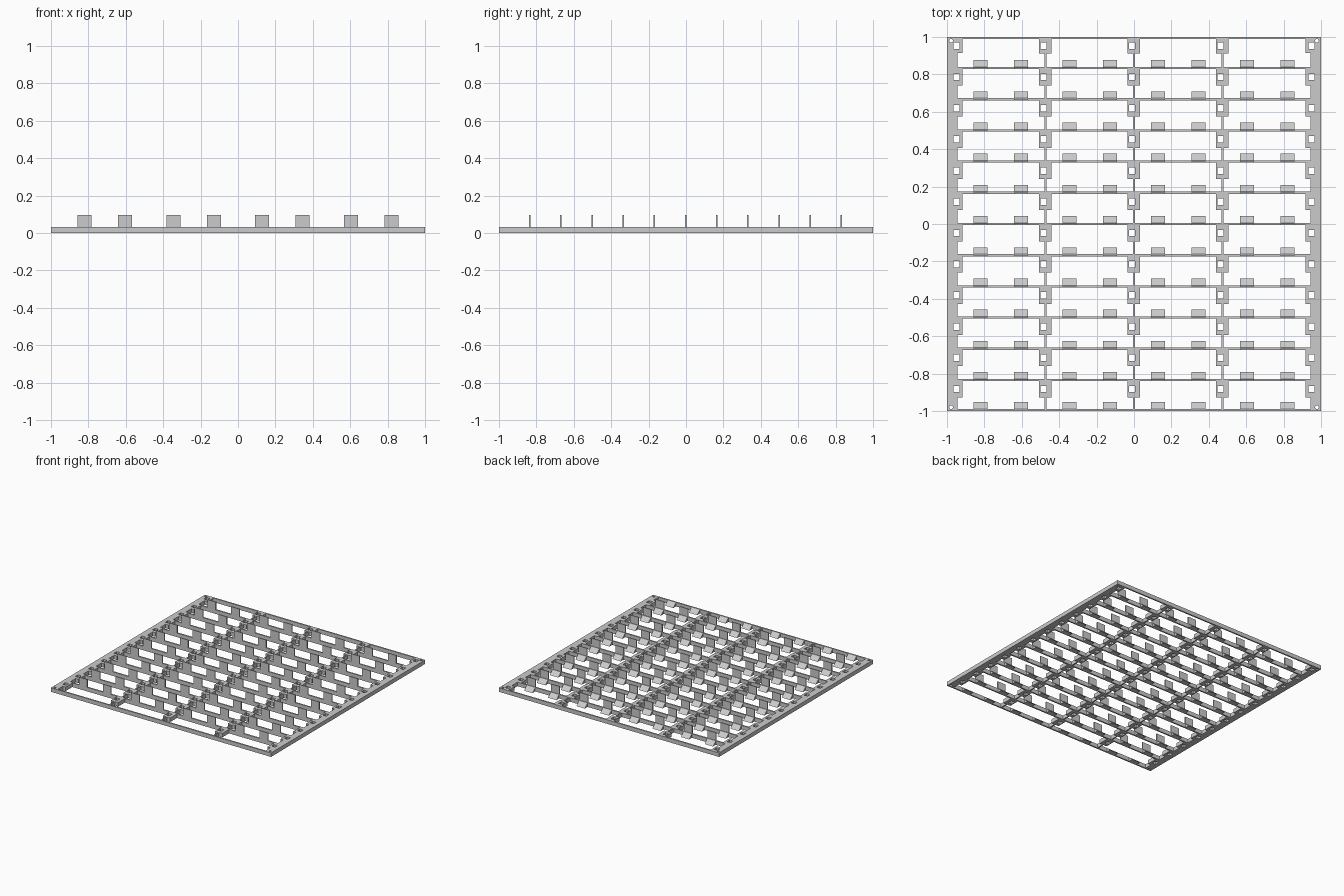
import bpy, bmesh, math
from mathutils import Matrix, Vector

if "Cube" in bpy.data.objects:
    bpy.data.objects.remove(bpy.data.objects["Cube"])

ROWS, H, TOP = 12, 0.033, 0.097
BAR, PITCH = 0.006, 2 / 12            # half thickness of a bar, row spacing
LUG = 0.087                           # lug length along y
TAB_X = [s * c for c in (0.82, 0.603, 0.345, 0.128) for s in (-1, 1)]
RIB_X = [-0.473, 0, 0.473]

grey = bpy.data.materials.new("light grey")
grey.use_nodes = True
grey.diffuse_color = (0.6, 0.6, 0.6, 1)
grey.node_tree.nodes["Principled BSDF"].inputs["Base Color"].default_value = (0.6, 0.6, 0.6, 1)


def finish(name, bm):
    bmesh.ops.recalc_face_normals(bm, faces=bm.faces)
    mesh = bpy.data.meshes.new(name)
    bm.to_mesh(mesh)
    bm.free()
    mesh.materials.append(grey)
    obj = bpy.data.objects.new(name, mesh)
    bpy.context.collection.objects.link(obj)
    return obj


def box(bm, x0, x1, y0, y1, z0, z1):
    mid = Vector((x0 + x1, y0 + y1, z0 + z1)) / 2
    size = Matrix.Diagonal((x1 - x0, y1 - y0, z1 - z0, 1))
    return bmesh.ops.create_cube(bm, size=1, matrix=Matrix.Translation(mid) @ size)


def prism(bm, points, direction):
    face = bm.faces.new([bm.verts.new(p) for p in points])
    new = bmesh.ops.extrude_face_region(bm, geom=[face])["geom"]
    bmesh.ops.translate(bm, vec=direction, verts=[v for v in new if isinstance(v, bmesh.types.BMVert)])


def bar_y(k):
    return max(-1 + BAR, min(1 - BAR, -1 + k * PITCH))


# Side rails with inward steps at each row
bm = bmesh.new()
for s in (-1, 1):
    outline = [(s, -1), (s, 1)]
    for k in range(ROWS, 0, -1):
        y = 1 if k == ROWS else bar_y(k) - BAR
        outline += [(s * 0.917, y), (s * 0.917, y - LUG), (s * 0.943, y - LUG)]
        if k > 1:
            outline.append((s * 0.943, bar_y(k - 1) - BAR))
    outline.append((s * 0.943, -1))
    prism(bm, [(x, y, 0) for x, y in outline], (0, 0, H))
rails = finish("side_rails", bm)

# Lugs in front of the bars, one column per rib
bm = bmesh.new()
for k in range(1, ROWS + 1):
    y = bar_y(k) - BAR
    for x in RIB_X:
        box(bm, x - 0.034, x + 0.033, y - LUG + (0.01 if k == ROWS else 0), y, 0, H)
lugs = finish("mounting_lugs", bm)

# Cutter: square holes and round corner holes
bm = bmesh.new()
for k in range(ROWS):
    y = 0.952 - k * PITCH
    for x in [-0.949, 0.949] + [r - 0.01 for r in RIB_X]:
        box(bm, x - 0.016, x + 0.016, y - 0.017, y + 0.017, -0.1, 0.2)
for x in (-0.977, 0.977):
    for y in (-0.979, 0.979):
        bmesh.ops.create_cone(bm, cap_ends=True, segments=16, radius1=0.01, radius2=0.01,
                              depth=0.4, matrix=Matrix.Translation((x, y, 0)))
cutter = finish("hole_cutter", bm)
for obj in (rails, lugs):
    mod = obj.modifiers.new("holes", "BOOLEAN")
    mod.operation = "DIFFERENCE"
    mod.solver = "EXACT"
    mod.object = cutter
    bpy.context.view_layer.objects.active = obj
    with bpy.context.temp_override(object=obj, active_object=obj):
        bpy.ops.object.modifier_apply(modifier=mod.name)
bpy.data.objects.remove(cutter)

# Cross bars, including the front and rear edges
bm = bmesh.new()
for k in range(ROWS + 1):
    box(bm, -0.943, 0.943, bar_y(k) - BAR, bar_y(k) + BAR, 0, H)
finish("cross_bars", bm)

# Thin ribs between each bar and the next lug
bm = bmesh.new()
for k in range(ROWS):
    for x in RIB_X:
        box(bm, x - 0.005, x + 0.005, bar_y(k) + BAR, bar_y(k + 1) - BAR - LUG + 0.01, 0, H)
finish("ribs", bm)

# Upright tabs on the inner bars
bm = bmesh.new()
for k in range(1, ROWS):
    for x in TAB_X:
        y = bar_y(k) - 0.002
        box(bm, x - 0.038, x + 0.038, y - 0.004, y + 0.004, H, TOP)
finish("upright_tabs", bm)

# Sloping lips behind the bars
bm = bmesh.new()
for k in range(ROWS):
    y = bar_y(k) + BAR
    for x in TAB_X:
        prism(bm, [(x - 0.038, y, 0), (x - 0.038, y + 0.036, 0), (x - 0.038, y, H)], (0.076, 0, 0))
finish("sloping_lips", bm)
